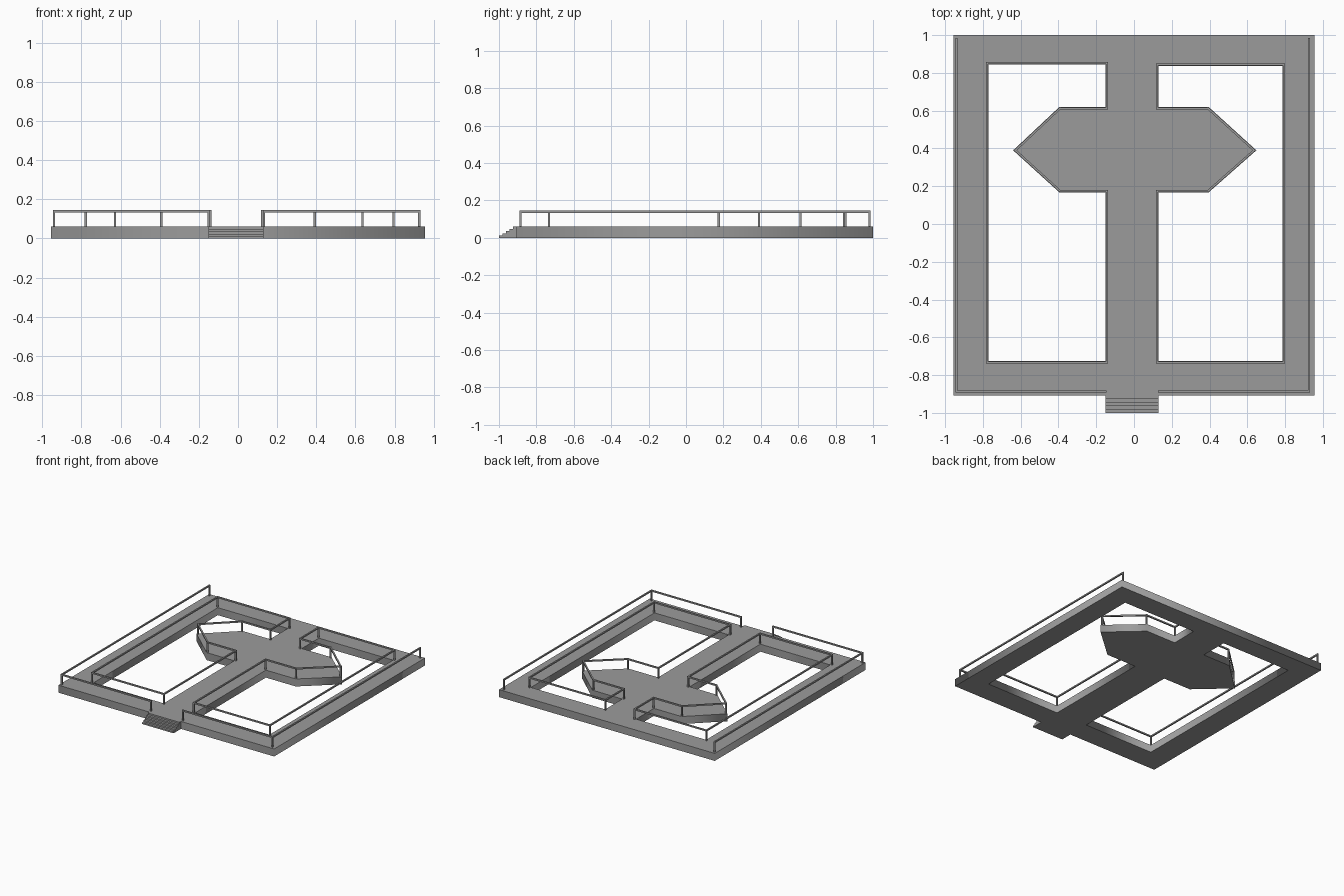
import bpy, bmesh, math
from mathutils import Vector, Matrix

cube = bpy.data.objects.get("Cube")
if cube:
    bpy.data.objects.remove(cube, do_unlink=True)

DECK_H, RAIL_TOP, RAIL_W = 0.06, 0.145, 0.011

grey = bpy.data.materials.new("stone grey")
grey.use_nodes = True
grey.diffuse_color = (0.33, 0.33, 0.33, 1)
grey.node_tree.nodes["Principled BSDF"].inputs["Base Color"].default_value = grey.diffuse_color


def add_object(name, mesh):
    ob = bpy.data.objects.new(name, mesh)
    bpy.context.scene.collection.objects.link(ob)
    mesh.materials.clear()
    mesh.materials.append(grey)
    return ob


def add_box(bm, centre, size, angle=0):
    m = Matrix.Translation(centre) @ Matrix.Rotation(angle, 4, 'Z') @ Matrix.Diagonal((*size, 1))
    bmesh.ops.create_cube(bm, size=1, matrix=m)


def finish(name, bm):
    mesh = bpy.data.meshes.new(name)
    bm.to_mesh(mesh)
    bm.free()
    return add_object(name, mesh)


def offset_loop(pts, d):
    """Move every edge of a counter-clockwise loop outward by d."""
    out = []
    for i, p in enumerate(pts):
        p = Vector(p)
        a = (p - Vector(pts[i - 1])).normalized()
        b = (Vector(pts[(i + 1) % len(pts)]) - p).normalized()
        na, nb = Vector((a.y, -a.x)), Vector((b.y, -b.x))
        out.append(p + (na + nb) * d / (1 + na.dot(nb)))
    return out


def railing(name, pts, closed):
    """Square posts at each corner with a top bar between them."""
    pts = [Vector(p) for p in pts]
    bm = bmesh.new()
    for p in pts:
        h = RAIL_TOP - DECK_H
        add_box(bm, (p.x, p.y, DECK_H + h / 2), (RAIL_W, RAIL_W, h))
    ends = pts[1:] + (pts[:1] if closed else [])
    for p, q in zip(pts, ends):
        d, mid = q - p, (p + q) / 2
        add_box(bm, (mid.x, mid.y, RAIL_TOP - RAIL_W / 2),
                (d.length + RAIL_W, RAIL_W, RAIL_W), math.atan2(d.y, d.x))
    finish(name, bm)


# Openings on each side of the central walkway, counter-clockwise
right_hole = [(0.13, -0.725), (0.787, -0.725), (0.787, 0.837), (0.13, 0.837), (0.13, 0.62),
              (0.395, 0.62), (0.648, 0.39), (0.395, 0.167), (0.13, 0.167)]
left_hole = [(-0.77, -0.725), (-0.15, -0.725), (-0.15, 0.167), (-0.395, 0.167), (-0.64, 0.39),
             (-0.395, 0.62), (-0.15, 0.62), (-0.15, 0.845), (-0.77, 0.845)]
outline = [(-0.955, -0.907), (0.955, -0.907), (0.955, 1.0), (-0.955, 1.0)]

# Deck slab: filled flat curve with two openings, extruded
curve = bpy.data.curves.new("deck_outline", 'CURVE')
curve.dimensions = '2D'
curve.fill_mode = 'BOTH'
curve.extrude = DECK_H / 2
for loop in (outline, right_hole, left_hole):
    spline = curve.splines.new('POLY')
    spline.points.add(len(loop) - 1)
    for point, (x, y) in zip(spline.points, loop):
        point.co = (x, y, 0, 1)
    spline.use_cyclic_u = True
helper = bpy.data.objects.new("deck_outline", curve)
bpy.context.scene.collection.objects.link(helper)
bpy.context.view_layer.update()
graph = bpy.context.evaluated_depsgraph_get()
deck_mesh = bpy.data.meshes.new_from_object(helper.evaluated_get(graph))
bpy.data.objects.remove(helper, do_unlink=True)
deck_mesh.transform(Matrix.Translation((0, 0, DECK_H / 2)))
bm = bmesh.new()
bm.from_mesh(deck_mesh)
bmesh.ops.remove_doubles(bm, verts=bm.verts, dist=0.0001)
bmesh.ops.recalc_face_normals(bm, faces=bm.faces)
bm.to_mesh(deck_mesh)
bm.free()
add_object("deck", deck_mesh)

# Front steps: a stepped side profile pushed across the walkway width
STEPS, front, back = 5, -1.0, -0.907
profile = []
for i in range(STEPS):
    y = front + (back - front) * i / STEPS
    profile += [(y, DECK_H * i / STEPS), (y, DECK_H * (i + 1) / STEPS)]
profile += [(back, DECK_H), (back, 0)]
bm = bmesh.new()
face = bm.faces.new([bm.verts.new((-0.15, y, z)) for y, z in profile])
side = bmesh.ops.extrude_face_region(bm, geom=[face])
bmesh.ops.translate(bm, vec=(0.28, 0, 0),
                    verts=[g for g in side["geom"] if isinstance(g, bmesh.types.BMVert)])
bmesh.ops.recalc_face_normals(bm, faces=bm.faces)
finish("front_steps", bm)

# Railings around the openings and along the sides and front
railing("right_inner_railing", offset_loop(right_hole, 0.008), True)
railing("left_inner_railing", offset_loop(left_hole, 0.008), True)
railing("right_outer_railing", [(0.133, -0.886), (0.926, -0.886), (0.926, 0.98)], False)
railing("left_outer_railing", [(-0.151, -0.886), (-0.94, -0.886), (-0.94, 0.98)], False)
